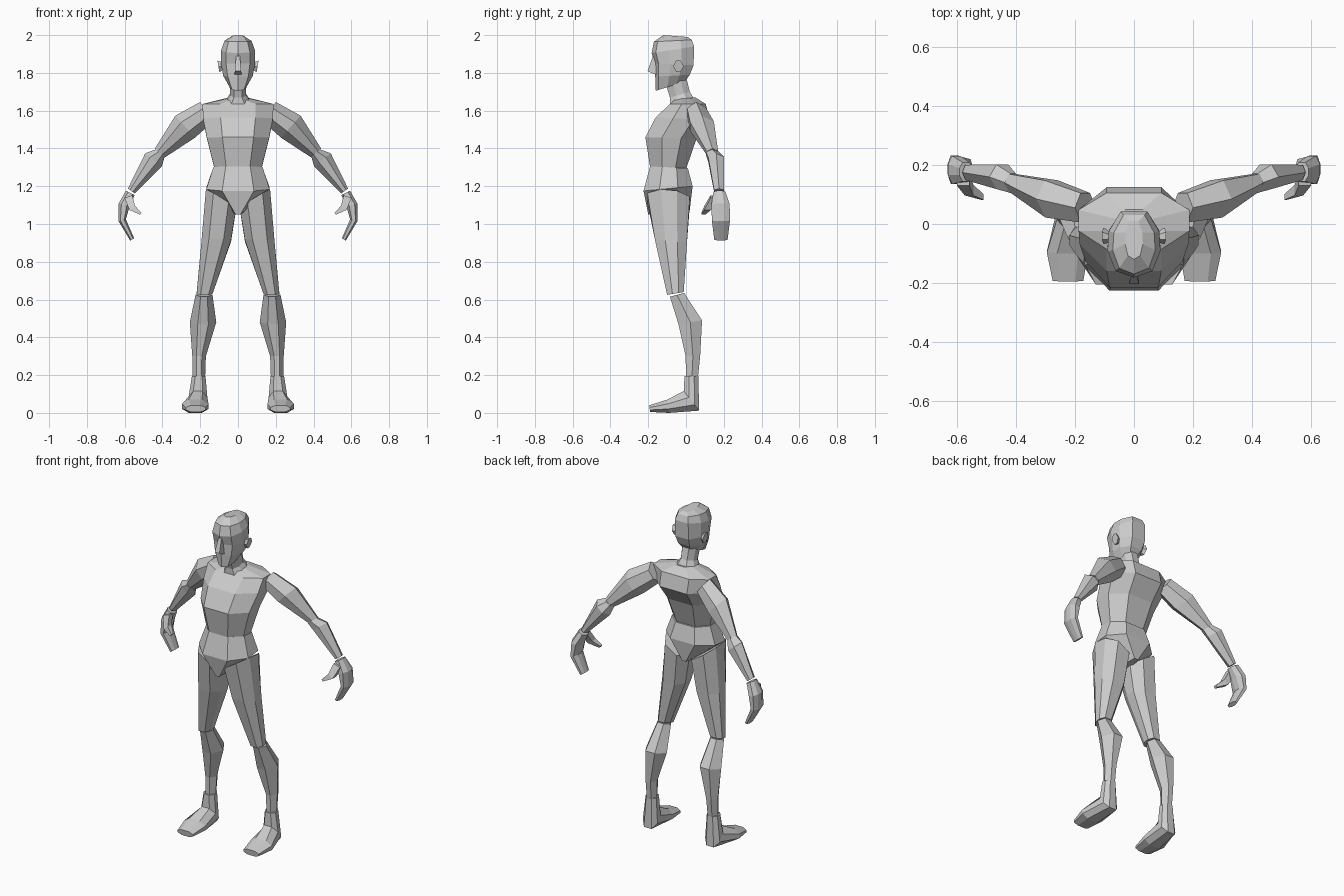
import bpy, bmesh
from mathutils import Vector

# Cross-section outlines: u across, v from front (-1) to back (+1)
BLOCK = [(-.5, -1), (.5, -1), (1, -.35), (1, .4), (.5, 1), (-.5, 1), (-1, .4), (-1, -.35)]
LIMB = [(-.4, -1), (.4, -1), (1, 0), (.45, 1), (-.45, 1), (-1, 0)]
SKULL = [(0, -1), (.7, -.8), (1, -.2), (.95, .4), (.5, 1), (-.5, 1), (-.95, .4), (-1, -.2), (-.7, -.8)]
BOX = [(-1, -1), (1, -1), (1, 1), (-1, 1)]


def loft(name, rings, shape, mirror=False):
    """Skin rings of (centre, half-axis u, half-axis v) into a closed faceted part."""
    bm = bmesh.new()
    loops = [[bm.verts.new(Vector(c) + Vector(a) * u + Vector(b) * v) for u, v in shape]
             for c, a, b in rings]
    n = len(shape)
    for lo, hi in zip(loops, loops[1:]):
        for i in range(n):
            j = (i + 1) % n
            bm.faces.new((lo[i], lo[j], hi[j], hi[i]))
    bm.faces.new(loops[0])
    bm.faces.new(loops[-1])
    bmesh.ops.recalc_face_normals(bm, faces=bm.faces[:])
    me = bpy.data.meshes.new(name)
    bm.to_mesh(me)
    bm.free()
    ob = bpy.data.objects.new(name, me)
    bpy.context.collection.objects.link(ob)
    if mirror:
        mod = ob.modifiers.new("mirror", 'MIRROR')
        mod.use_mirror_merge = False
    return ob


def slices(rows):
    """Rows: x centre, half width, front y, front z, back y, back z, optional outward rise."""
    out = []
    for x, w, yf, zf, yb, zb, *rise in rows:
        out.append(((x, (yf + yb) / 2, (zf + zb) / 2), (w, 0, rise[0] if rise else 0),
                    (0, (yb - yf) / 2, (zb - zf) / 2)))
    return out


def along(rows):
    """Rows: x, y, z, half thickness in xz, half thickness in y; rings follow the path."""
    pts = [Vector(r[:3]) for r in rows]
    out = []
    for i, r in enumerate(rows):
        t = pts[min(i + 1, len(pts) - 1)] - pts[max(i - 1, 0)]
        a = Vector((-t.z, 0, t.x)).normalized() * r[3]
        out.append((pts[i], a, (0, r[4], 0)))
    return out


# Head, nose, ears, neck
loft("head", slices([
    (0, .045, -.16, 1.705, -.005, 1.755), (0, .078, -.163, 1.78, .02, 1.79),
    (0, .09, -.165, 1.85, .04, 1.84), (0, .09, -.182, 1.905, .043, 1.94),
    (0, .072, -.17, 1.965, .03, 1.975), (0, .03, -.12, 2.0, .01, 1.99)]), SKULL)
loft("nose", slices([
    (0, .018, -.175, 1.795, -.15, 1.79), (0, .016, -.203, 1.81, -.15, 1.81),
    (0, .01, -.175, 1.89, -.15, 1.89)]), BOX)
loft("ear", [((.08, -.045, 1.835), (0, .018, 0), (0, 0, .022)),
             ((.104, -.04, 1.835), (0, .028, 0), (.005, 0, .03))], LIMB, True)
loft("neck", slices([
    (0, .07, -.085, 1.635, .05, 1.65), (0, .042, -.085, 1.67, .02, 1.70),
    (0, .045, -.105, 1.735, .0, 1.78)]), BLOCK)

# Torso and pelvis
loft("torso", slices([
    (0, .125, -.19, 1.3, .0, 1.29), (0, .165, -.215, 1.46, .055, 1.45),
    (0, .185, -.16, 1.565, .125, 1.55), (0, .188, -.085, 1.635, .105, 1.635),
    (0, .06, -.06, 1.66, .05, 1.67)]), BLOCK)
loft("pelvis", slices([
    (0, .025, -.2, 1.05, .02, 1.075), (0, .168, -.225, 1.175, .035, 1.2),
    (0, .13, -.19, 1.305, .01, 1.295)]), BLOCK)

# Legs
loft("thigh", slices([
    (.09, .08, -.205, 1.14, .02, 1.12, .05), (.115, .078, -.165, .92, .005, .9),
    (.177, .042, -.1, .625, -.012, .64)]), BLOCK, True)
loft("shin", slices([
    (.18, .045, -.085, .615, -.01, .635), (.185, .07, -.04, .47, .085, .49),
    (.206, .036, -.002, .3, .075, .3), (.207, .033, .0, .185, .063, .185)]), LIMB, True)
loft("foot", slices([
    (.208, .036, -.008, .195, .065, .195), (.212, .05, -.012, .115, .07, .012),
    (.226, .07, -.1, .07, -.09, 0), (.224, .052, -.195, .04, -.19, .005)]), BLOCK, True)

# Arms and hands
loft("upper_arm", along([
    (.165, .055, 1.595, .062, .05), (.28, .085, 1.515, .078, .063),
    (.415, .14, 1.375, .035, .03)]), LIMB, True)
loft("forearm", along([
    (.41, .138, 1.375, .03, .033), (.447, .16, 1.34, .056, .042),
    (.565, .175, 1.175, .022, .026)]), LIMB, True)
loft("hand", along([
    (.57, .177, 1.165, .026, .032), (.603, .183, 1.1, .03, .048),
    (.613, .185, 1.02, .02, .048), (.56, .185, .918, .012, .035)]), BLOCK, True)
loft("thumb", along([
    (.58, .15, 1.145, .022, .02), (.56, .115, 1.085, .018, .018),
    (.515, .092, 1.055, .007, .01)]), BOX, True)
